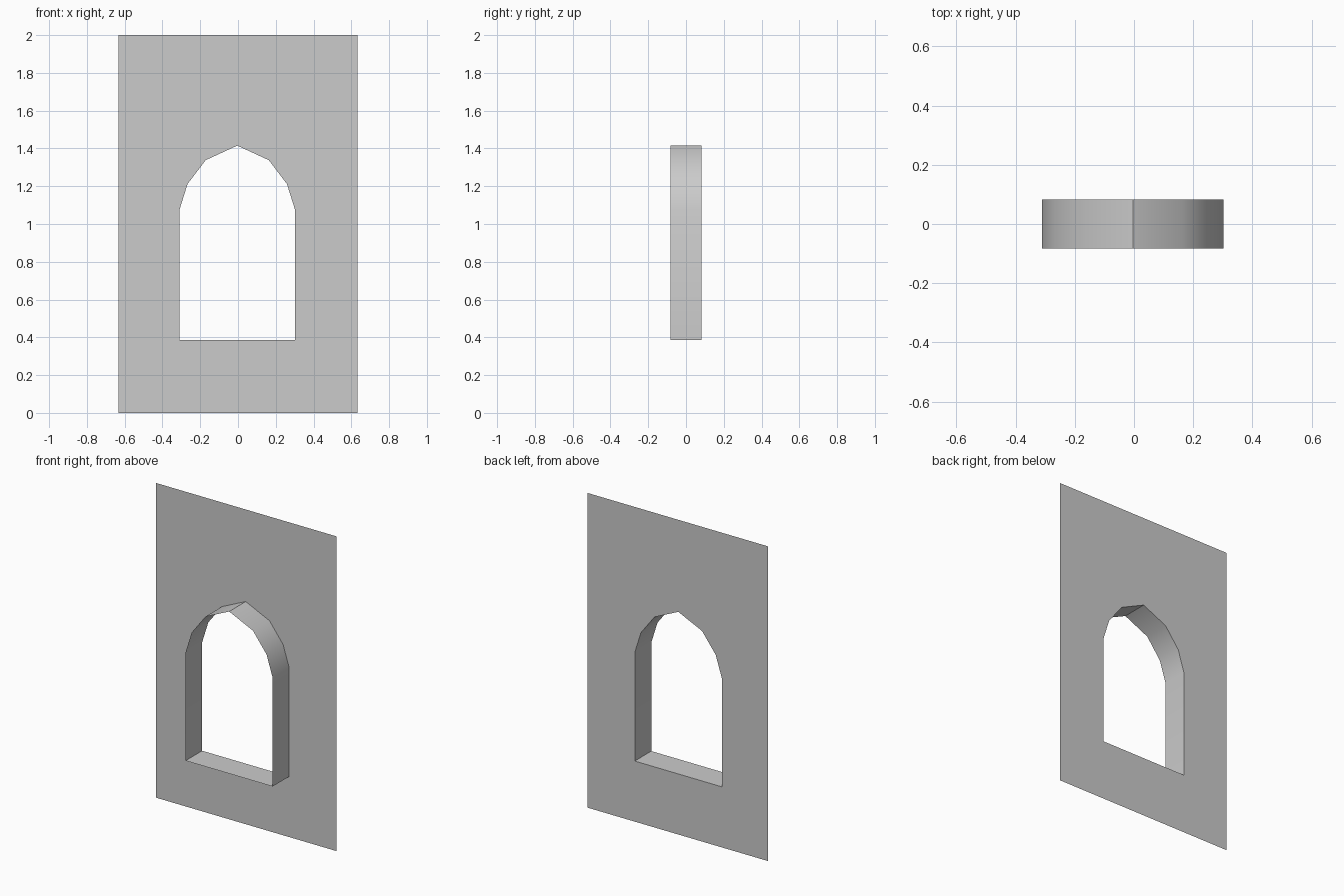
import bpy, bmesh, math

cube = bpy.data.objects.get("Cube")
if cube:
    bpy.data.objects.remove(cube, do_unlink=True)

HALF_W, HEIGHT, HALF_D = 0.633, 2.0, 0.083
FRONT, BACK = -HALF_D, HALF_D

# Pointed-arch outline: right half from sill to apex, mirrored about its centre
CENTRE = -0.004
right_half = [(0.306, 0.385), (0.306, 1.075), (0.263, 1.212), (0.167, 1.338)]
left_half = [(-x, z) for x, z in reversed(right_half)]
opening = [(CENTRE + x, z) for x, z in right_half + [(0, 1.415)] + left_half]
border = [(-HALF_W, 0), (HALF_W, 0), (HALF_W, HEIGHT), (-HALF_W, HEIGHT)]

stone = bpy.data.materials.new("stone_grey")
stone.use_nodes = True
grey = (0.6, 0.6, 0.6, 1)
stone.diffuse_color = grey
stone.node_tree.nodes["Principled BSDF"].inputs["Base Color"].default_value = grey


def loop(bm, points, y):
    """Closed loop of edges in the plane at depth y."""
    verts = [bm.verts.new((x, y, z)) for x, z in points]
    return [bm.edges.new((a, b)) for a, b in zip(verts, verts[1:] + verts[:1])]


def finish(bm, name):
    mesh = bpy.data.meshes.new(name)
    bm.to_mesh(mesh)
    bm.free()
    mesh.materials.append(stone)
    obj = bpy.data.objects.new(name, mesh)
    bpy.context.collection.objects.link(obj)
    return obj


# Thin wall sheet at the back with the arch cut through it
bm = bmesh.new()
edges = loop(bm, border, BACK) + loop(bm, opening, BACK)
bmesh.ops.triangle_fill(bm, use_beauty=True, edges=edges, normal=(0, 1, 0))
for face in bm.faces:
    face.normal_update()
    if face.normal.y < 0:
        face.normal_flip()
finish(bm, "wall_panel")

# Reveal lining the opening, running forward from the wall, facing inwards
bm = bmesh.new()
bmesh.ops.bridge_loops(bm, edges=loop(bm, opening, BACK) + loop(bm, opening, FRONT))
for face in bm.faces:
    face.normal_update()
    c = face.calc_center_median()
    if face.normal.x * (CENTRE - c.x) + face.normal.z * (0.9 - c.z) < 0:
        face.normal_flip()
reveal = finish(bm, "window_reveal")

bpy.ops.object.select_all(action='DESELECT')
reveal.select_set(True)
bpy.context.view_layer.objects.active = reveal
bpy.ops.object.shade_smooth_by_angle(angle=math.radians(30))
